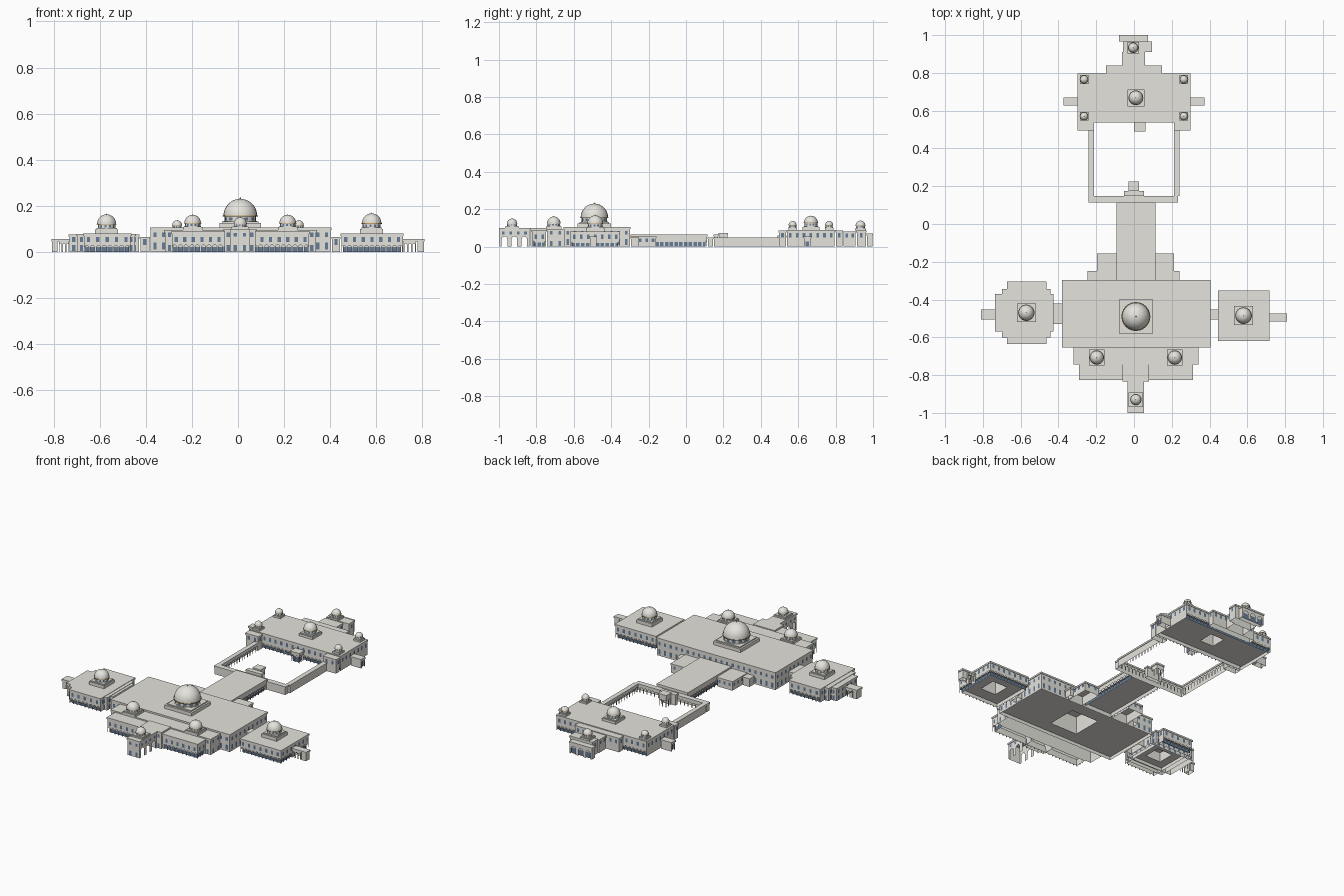
import bpy, bmesh
from math import pi, sin, cos
from mathutils import Vector

cube = bpy.data.objects.get("Cube")
if cube:
    bpy.data.objects.remove(cube, do_unlink=True)


def material(name, r, g, b):
    m = bpy.data.materials.new(name)
    m.use_nodes = True
    m.diffuse_color = (r, g, b, 1)
    m.node_tree.nodes["Principled BSDF"].inputs["Base Color"].default_value = (r, g, b, 1)
    return m


MATS = [material("pale_stone", .78, .77, .72),
        material("blue_glass", .13, .20, .31),
        material("gold_trim", .55, .36, .10)]
STONE, GLASS, GOLD = range(len(MATS))


def finish(bm, name):
    mesh = bpy.data.meshes.new(name)
    bm.to_mesh(mesh)
    bm.free()
    for m in MATS:
        mesh.materials.append(m)
    obj = bpy.data.objects.new(name, mesh)
    bpy.context.collection.objects.link(obj)
    return obj


def face(bm, points, mat=STONE):
    f = bm.faces.new([bm.verts.new(p) for p in points])
    f.material_index = mat


def wall(bm, a, b, h, arch_h, pitch, opening, glazed, row, low_row):
    """One wall from a to b, with optional arcade and rows of windows."""
    a, b = Vector(a), Vector(b)
    length = (b - a).length
    d = (b - a) / length

    def at(s, z, out=0):
        return (a.x + d.x * s + d.y * out, a.y + d.y * s - d.x * out, z)

    def panel(s0, s1, z0, z1, out, mat):
        face(bm, [at(s0, z0, out), at(s1, z0, out), at(s1, z1, out), at(s0, z1, out)], mat)

    # Wall outline, notched by round arches
    outline = [at(0, 0)]
    if arch_h:
        count = max(1, round(length / pitch))
        step = length / count
        half = step * opening
        rise = min(half, arch_h * .5)
        for i in range(count):
            mid = (i + .5) * step
            outline.append(at(mid - half, 0))
            for k in range(7):
                t = pi - pi * k / 6
                outline.append(at(mid + half * cos(t), arch_h - rise + rise * sin(t)))
            outline.append(at(mid + half, 0))
    outline += [at(length, 0), at(length, h), at(0, h)]
    face(bm, outline)

    # Recessed glazing behind the arcade, stone-lined inside
    if arch_h and glazed:
        inset, sill = .008, arch_h * .72
        panel(inset, length - inset, 0, sill, -inset, GLASS)
        panel(inset, length - inset, sill, arch_h + inset, -inset, STONE)
        panel(inset, length - inset, 0, sill, -inset - .002, STONE)

    # Window plates
    for z0, z1 in (row, low_row):
        if z1 > z0 and length > .03:
            count = max(1, round(length / .038))
            for i in range(count):
                mid = (i + .5) * length / count
                panel(mid - .007, mid + .007, z0, z1, .002, GLASS)


def block(name, x0, x1, y0, y1, h, arcade="", arch_h=.03, pitch=.025, opening=.36, glazed=True,
          windows="", row=(0, 0), low_row=(0, 0), base=0, lip=.003, hole=None, floor=0):
    """Building with a cornice and flat roof; the floor and roof may share a square hole."""
    bm = bmesh.new()
    eave = h - .01 if lip else h
    wide = [(x0, y0), (x1, y0), (x1, y1), (x0, y1)]
    corners = [(x0 + lip, y0 + lip), (x1 - lip, y0 + lip), (x1 - lip, y1 - lip), (x0 + lip, y1 - lip)]
    for i, side in enumerate("SENW"):
        j = (i + 1) % 4
        p, q, u, v = corners[i], corners[j], wide[i], wide[j]
        if base:
            face(bm, [(*p, base), (*q, base), (*q, eave), (*p, eave)])
        else:
            seen = side in windows
            wall(bm, p, q, eave, arch_h if side in arcade else 0, pitch, opening, glazed,
                 row if seen else (0, 0), low_row if seen and side not in arcade else (0, 0))
        if lip:
            face(bm, [(*p, eave), (*q, eave), (*v, eave), (*u, eave)])
            face(bm, [(*u, eave), (*v, eave), (*v, h), (*u, h)])
        if hole:
            cx, cy, r = hole
            rim = [(cx - r, cy - r), (cx + r, cy - r), (cx + r, cy + r), (cx - r, cy + r)]
            face(bm, [(*u, h), (*v, h), (*rim[j], h), (*rim[i], h)])
            face(bm, [(*q, floor), (*p, floor), (*rim[i], floor), (*rim[j], floor)])
    if not hole:
        face(bm, [(*w, h) for w in wide])
        if floor:
            face(bm, [(*w, floor) for w in reversed(corners)])
    bmesh.ops.remove_doubles(bm, verts=bm.verts, dist=.00001)
    return finish(bm, name)


def dome(name, x, y, z, half, plinth, drum, r, foot=0):
    """Two-tier square plinth, windowed drum, gold ring, dome and finial."""
    inner = half * .88
    block(name + "_plinth", x - half, x + half, y - half, y + half, z + plinth, base=foot or z, lip=0)
    z += plinth
    block(name + "_tier", x - inner, x + inner, y - inner, y + inner, z + drum * .2, base=z, lip=0)
    n = 24
    body = r * .93
    profile = [(body * 1.06, z), (body * 1.06, z + drum * .27), (body, z + drum * .27),
               (body, z + drum * .35), (body, z + drum * .78), (body, z + drum * .88),
               (r * 1.05, z + drum * .88), (r * 1.05, z + drum), (r, z + drum)]
    for k in range(1, 9):
        t = pi / 2 * k / 8.2
        profile.append((r * cos(t), z + drum + r * sin(t)))
    top = z + drum + r
    profile += [(r * .04, top), (r * .04, top + r * .04), (r * .005, top + r * .1)]
    bm = bmesh.new()
    rings = [[bm.verts.new((x + pr * cos(2 * pi * i / n), y + pr * sin(2 * pi * i / n), pz))
              for i in range(n)] for pr, pz in profile]
    for k in range(len(rings) - 1):
        for i in range(n):
            j = (i + 1) % n
            f = bm.faces.new([rings[k][i], rings[k][j], rings[k + 1][j], rings[k + 1][i]])
            f.smooth = True
            if k == 3 and i % 2:
                f.material_index = GLASS
            elif k in (5, 6, 7) or k > 16:
                f.material_index = GOLD
    finish(bm, name).data.set_sharp_from_angle(angle=.6)


UPPER, MIDDLE, LOWER = (.064, .084), (.042, .064), (.004, .03)
FLOOR = .02

# Main hall and stepped front
block("main_hall", -.382, .405, -.655, -.297, .105, windows="SENW",
      row=UPPER, low_row=(.01, .04), hole=(.01, -.49, .09), floor=FLOOR)
block("front_step", -.32, .342, -.745, -.65, .095, windows="SEW", row=UPPER, low_row=LOWER)
block("front_range", -.29, .312, -.825, -.745, .088, arcade="SEW", windows="SEW", row=MIDDLE)
block("gate_block", -.062, .08, -.835, -.745, .1, windows="SEW", row=UPPER, low_row=LOWER)
block("entrance_porch", -.035, .052, -1, -.835, .1, arcade="EW", arch_h=.055, pitch=.05,
      opening=.28, glazed=False, windows="SEW", row=(.066, .082), low_row=LOWER)
dome("main_dome", .01, -.49, .105, .09, .02, .032, .073, FLOOR)
dome("porch_dome", .01, -.93, .1, .038, .008, .014, .028)
for side, x in (("right", -.197), ("left", .216)):
    dome(side + "_front_dome", x, -.707, .095, .042, .012, .018, .036)

# Side wings
block("left_wing", .445, .718, -.62, -.352, .08, arcade="SENW", arch_h=.028,
      windows="SENW", row=MIDDLE, hole=(.58, -.485, .05), floor=FLOOR)
block("right_wing", -.672, -.463, -.635, -.305, .08, arcade="SN", arch_h=.028,
      windows="SENW", row=MIDDLE, hole=(-.57, -.47, .05), floor=FLOOR)
block("right_wing_bay", -.7, -.443, -.6, -.345, .078, windows="SENW", row=MIDDLE, low_row=LOWER)
block("right_wing_end", -.735, -.427, -.57, -.37, .076, windows="SENW", row=MIDDLE, low_row=LOWER)
dome("left_wing_dome", .58, -.485, .08, .05, .02, .025, .042, FLOOR)
dome("right_wing_dome", -.57, -.47, .08, .05, .018, .024, .041, FLOOR)
block("left_link", .405, .445, -.505, -.452, .065, windows="SN", row=(.03, .055))
block("right_link", -.427, -.382, -.53, -.42, .065, windows="SN", row=(.03, .055))

# Wing porticoes
block("left_portico", .715, .775, -.515, -.475, .055, arcade="SN", arch_h=.036, pitch=.02,
      opening=.3, glazed=False)
block("left_portico_end", .775, .81, -.515, -.475, .055)
block("right_portico", -.78, -.73, -.505, -.453, .055, arcade="SN", arch_h=.036, pitch=.017,
      opening=.3, glazed=False)
block("right_portico_end", -.81, -.78, -.505, -.453, .055)

# Rear spine and its side rooms
block("spine", -.092, .113, -.297, .115, .065, arcade="EW", arch_h=.034, floor=FLOOR)
for side, x0, x1, far0, far1 in (("right", -.197, -.092, -.245, -.197), ("left", .113, .213, .213, .24)):
    block(side + "_side_room", x0, x1, -.297, -.157, .055, windows="ENW", row=(.025, .043))
    block(side + "_side_closet", far0, far1, -.297, -.25, .05)

# Courtyard galleries
block("cross_gallery", -.24, .232, .115, .147, .05, arcade="N", glazed=False)
block("court_step", -.053, .052, .147, .175, .065)
block("court_pavilion", -.028, .027, .175, .225, .073, arcade="NEW", arch_h=.04, glazed=False)
block("right_gallery", -.24, -.213, .147, .5, .05, arcade="E", glazed=False)
block("left_gallery", .212, .24, .147, .5, .05, arcade="W", glazed=False)

# Rear palace
block("rear_hall", -.298, .3, .537, .798, .09, arcade="SN", arch_h=.028,
      windows="SENW", row=(.05, .073), hole=(.01, .668, .045), floor=FLOOR)
block("court_porch", 0, .062, .49, .537, .06, arcade="SEW", arch_h=.04)
for side, s in (("right", -1), ("left", 1)):
    x0, x1 = sorted((s * .213, s * .3))
    block(side + "_court_corner", x0, x1, .495, .537, .085, windows="SEW", row=(.05, .073))
    x0, x1 = sorted((s * .3, s * .373))
    block(side + "_rear_portico", x0, x1, .628, .67, .055, arcade="EW", arch_h=.038, pitch=.04,
          opening=.25)
    for end, y in (("south", .57), ("north", .765)):
        dome(f"{side}_{end}_turret", s * .264, y, .09, .023, .01, .016, .021)
dome("rear_dome", .01, .668, .09, .045, .014, .024, .037, FLOOR)

# North pavilion
block("north_range", -.147, .147, .798, .84, .085, windows="ENW", row=(.05, .072))
block("north_passage", -.063, .057, .84, .91, .08, windows="EW", row=(.05, .07))
block("north_pavilion", -.058, .095, .91, .965, .085, windows="EW", row=(.05, .072))
block("north_portico", -.08, .073, .965, 1, .07, arcade="N", arch_h=.045, pitch=.05, opening=.3)
dome("north_dome", -.004, .933, .085, .03, .01, .018, .026)
